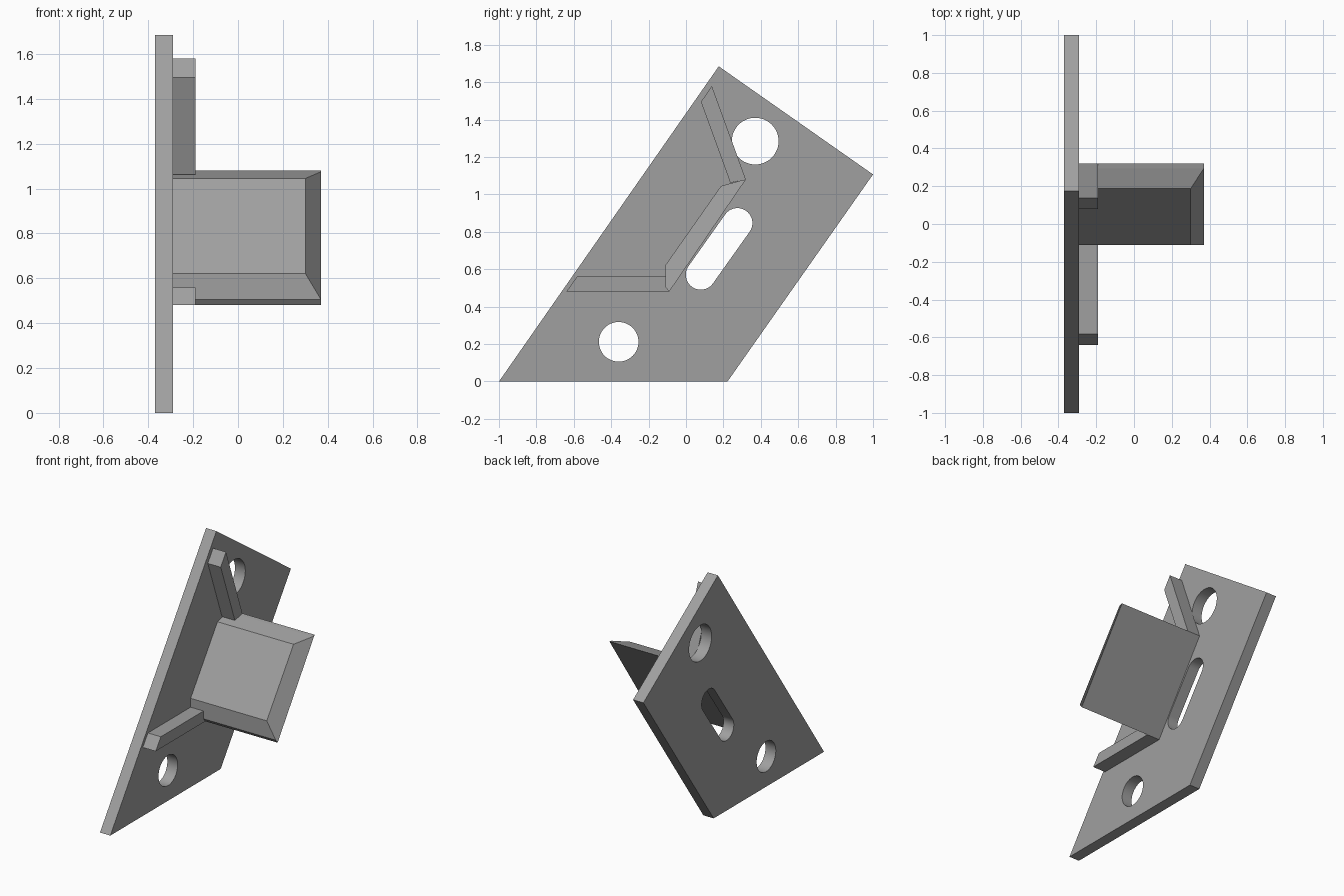
import bpy, bmesh, math

if "Cube" in bpy.data.objects:
    bpy.data.objects.remove(bpy.data.objects["Cube"])

grey = bpy.data.materials.new("mid grey")
grey.diffuse_color = (0.35, 0.35, 0.35, 1)
grey.use_nodes = True
grey.node_tree.nodes["Principled BSDF"].inputs["Base Color"].default_value = grey.diffuse_color


def loft(name, sections):
    """Solid through matching rings of (x, y, z) points."""
    bm = bmesh.new()
    rings = [[bm.verts.new(p) for p in s] for s in sections]
    n = len(rings[0])
    bm.faces.new(rings[0])
    bm.faces.new(rings[-1])
    for a, b in zip(rings, rings[1:]):
        for i in range(n):
            j = (i + 1) % n
            bm.faces.new((a[i], a[j], b[j], b[i]))
    bmesh.ops.recalc_face_normals(bm, faces=bm.faces)
    me = bpy.data.meshes.new(name)
    bm.to_mesh(me)
    bm.free()
    ob = bpy.data.objects.new(name, me)
    bpy.context.collection.objects.link(ob)
    me.materials.append(grey)
    return ob


def prism(name, profile, x0, x1):
    return loft(name, [[(x, y, z) for y, z in profile] for x in (x0, x1)])


def slot(p, q, r, n=24):
    """Rounded slot outline from p to q; a circle when p equals q."""
    a = math.atan2(q[1] - p[1], q[0] - p[0])
    pts = []
    for c, start in ((q, a - math.pi / 2), (p, a + math.pi / 2)):
        last = n if p != q else n - 1
        pts += [(c[0] + r * math.cos(start + math.pi * i / n),
                 c[1] + r * math.sin(start + math.pi * i / n)) for i in range(last + 1)]
    return pts


# Mounting plate with two round holes and a slot
X0, X1, X2 = -0.37, -0.29, -0.19
plate = prism("mounting_plate", [(-1, 0), (0.222, 0), (1, 1.107), (0.175, 1.685)], X0, X1)
holes = {
    "upper_hole": ((0.37, 1.285), (0.37, 1.285), 0.125),
    "lower_hole": ((-0.36, 0.212), (-0.36, 0.212), 0.106),
    "slot_hole": ((0.079, 0.571), (0.275, 0.847), 0.08),
}
for name, (p, q, r) in holes.items():
    cutter = prism(name + "_cutter", slot(p, q, r), X0 - 0.1, X1 + 0.1)
    mod = plate.modifiers.new(name, 'BOOLEAN')
    mod.operation = 'DIFFERENCE'
    mod.solver = 'EXACT'
    mod.object = cutter
    bpy.context.view_layer.objects.active = plate
    bpy.ops.object.modifier_apply(modifier=name)
    bpy.data.objects.remove(cutter)
bpy.context.view_layer.objects.active = plate
plate.select_set(True)
bpy.ops.object.shade_smooth_by_angle(angle=math.radians(30))

# Side ribs
prism("lower_rib", [(-0.64, 0.48), (-0.09, 0.48), (-0.11, 0.56), (-0.583, 0.56)], X1, X2)
prism("upper_rib", [(0.138, 1.58), (0.08, 1.495), (0.237, 1.062), (0.32, 1.08)], X1, X2)

# Projecting tab: flat back, chamfered on the top, bottom and outer edges
back = [(-0.09, 0.48), (0.32, 1.08)]
edge = [(0.295, 1.075), (-0.11, 0.505)]
front = [(0.187, 1.045), (-0.11, 0.622)]
loft("tab", [
    [(X1, *p) for p in back + edge[:1] + front + edge[1:]],
    [(0.37, *back[0]), (0.37, *back[1]), (0.37, *edge[0]),
     (0.30, *front[0]), (0.30, *front[1]), (0.37, *edge[1])],
])
